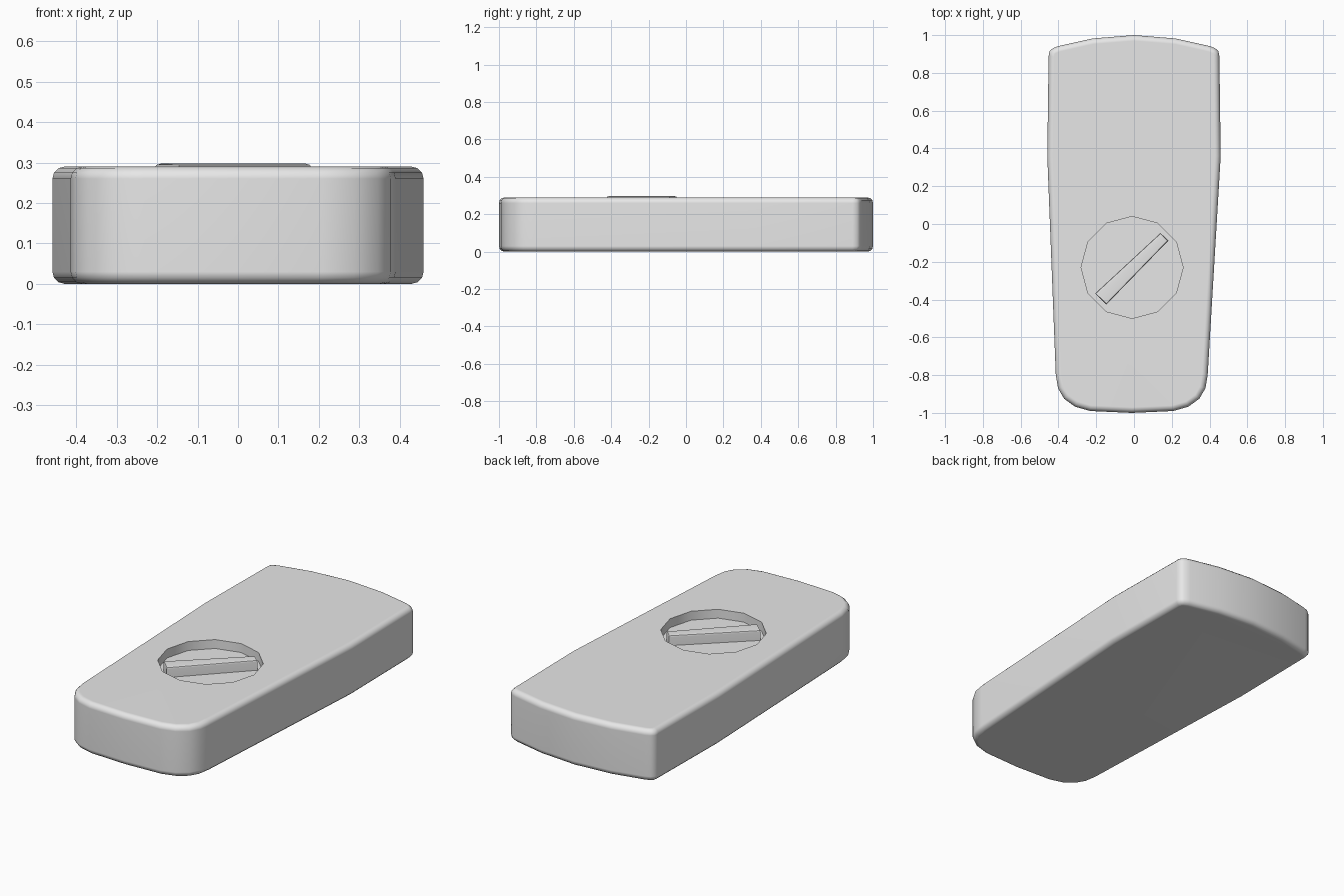
import bpy, bmesh, math

if "Cube" in bpy.data.objects:
    bpy.data.objects.remove(bpy.data.objects["Cube"])

# Single plain grey
grey = bpy.data.materials.new("plain_grey")
grey.use_nodes = True
grey.diffuse_color = (0.8, 0.8, 0.8, 1)
grey.node_tree.nodes["Principled BSDF"].inputs["Base Color"].default_value = (0.8, 0.8, 0.8, 1)


def prism(name, outline, bottom, top, radius=0, segments=1, both_rims=True):
    """Extrude an outline upward and round its horizontal rims."""
    bm = bmesh.new()
    base = bm.faces.new([bm.verts.new((x, y, bottom)) for x, y in outline])
    raised = bmesh.ops.extrude_face_region(bm, geom=[base], use_keep_orig=True)["geom"]
    for v in raised:
        if isinstance(v, bmesh.types.BMVert):
            v.co.z = top
    bmesh.ops.recalc_face_normals(bm, faces=bm.faces[:])
    if radius:
        rims = [e for e in bm.edges
                if abs(e.verts[0].co.z - e.verts[1].co.z) < 1e-5
                and (both_rims or e.verts[0].co.z > bottom + 1e-5)]
        bmesh.ops.bevel(bm, geom=rims, offset=radius, segments=segments,
                        profile=0.5, affect="EDGES", clamp_overlap=True)
    mesh = bpy.data.meshes.new(name)
    bm.to_mesh(mesh)
    bm.free()
    mesh.materials.append(grey)
    obj = bpy.data.objects.new(name, mesh)
    bpy.context.collection.objects.link(obj)
    return obj


def activate(obj):
    bpy.ops.object.select_all(action="DESELECT")
    obj.select_set(True)
    bpy.context.view_layer.objects.active = obj


# Body outline: half profile from front to back, then mirrored
half = [(0, -1), (0.22, -0.99), (0.3, -0.967), (0.358, -0.925), (0.39, -0.87),
        (0.402, -0.8), (0.459, 0.36), (0.452, 0.89), (0.447, 0.915),
        (0.43, 0.93), (0.4, 0.942), (0.22, 0.982), (0, 1)]
outline = half + [(-x, y) for x, y in half[-2:0:-1]]
outline = [(x - 0.012 if y < -0.5 else x, y) for x, y in outline]
body = prism("body", outline, 0, 0.29, radius=0.03, segments=3)

# Round recess in the top, cut with a twelve-sided prism
cx, cy, r = -0.01, -0.23, 0.27
ring = [(cx + r * math.sin(i * math.tau / 12), cy + r * math.cos(i * math.tau / 12))
        for i in range(12)]
cutter = prism("recess_cutter", ring, 0.24, 0.4)
cutter.hide_render = True
activate(body)
cut = body.modifiers.new("recess", "BOOLEAN")
cut.object = cutter
cut.operation = "DIFFERENCE"
cut.solver = "EXACT"
bpy.ops.object.modifier_apply(modifier=cut.name)
bpy.data.objects.remove(cutter)

# Tapered diagonal grip bar standing in the recess
bar = prism("grip_bar", [(-0.206, -0.368), (-0.146, -0.426), (0.182, -0.088), (0.14, -0.048)],
            0.235, 0.297, radius=0.01, segments=2, both_rims=False)

for obj in (body, bar):
    activate(obj)
    bpy.ops.object.shade_smooth_by_angle(angle=math.radians(42))
    normals = obj.modifiers.new("flat_top_normals", "WEIGHTED_NORMAL")
    normals.keep_sharp = True
